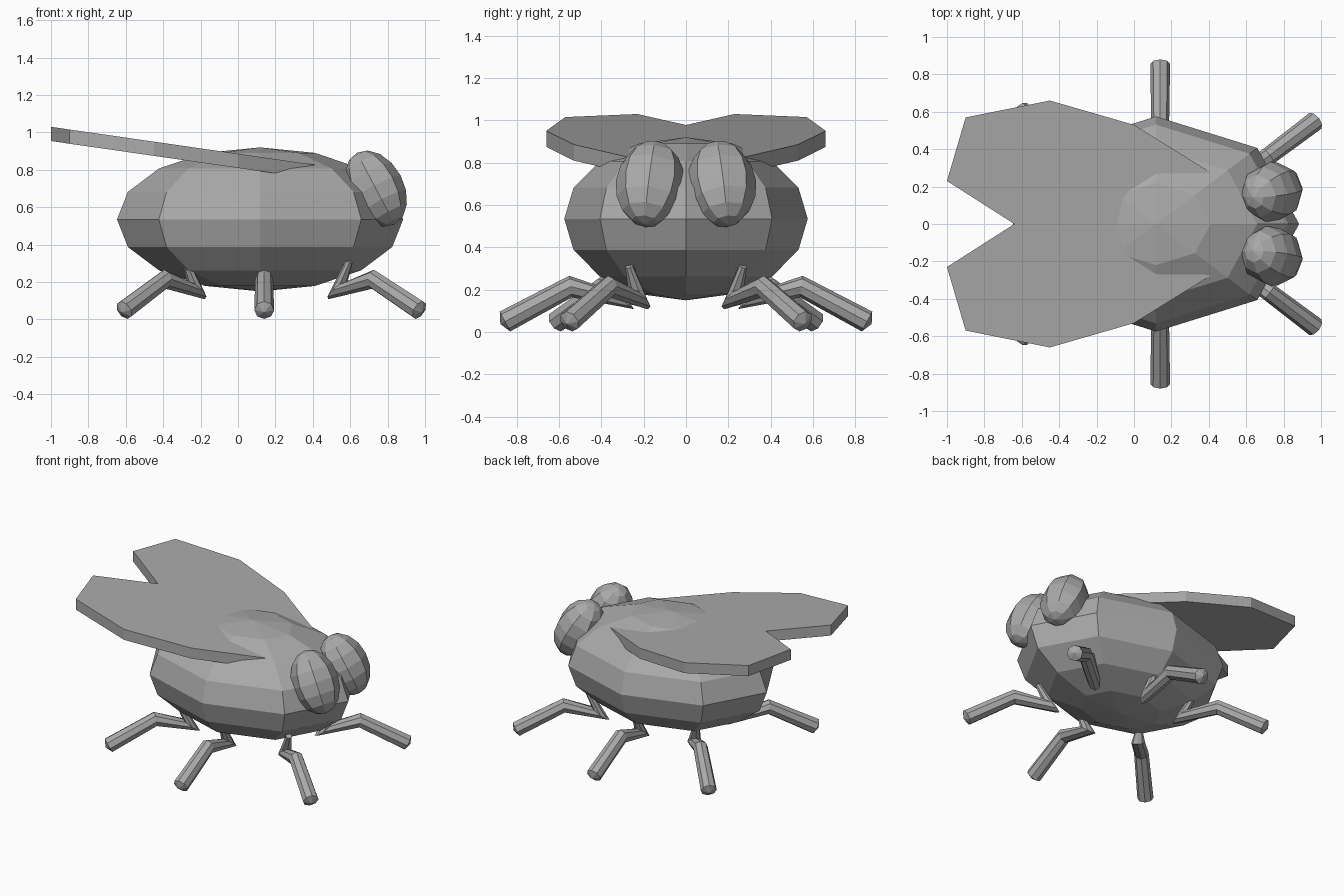
import bpy, bmesh, math
from mathutils import Vector, Matrix

if "Cube" in bpy.data.objects:
    bpy.data.objects.remove(bpy.data.objects["Cube"])

grey = bpy.data.materials.new("plain grey")
grey.diffuse_color = (0.4, 0.4, 0.4, 1)
grey.use_nodes = True
grey.node_tree.nodes["Principled BSDF"].inputs["Base Color"].default_value = grey.diffuse_color


def finish(name, bm):
    bmesh.ops.recalc_face_normals(bm, faces=bm.faces)
    mesh = bpy.data.meshes.new(name)
    bm.to_mesh(mesh)
    bm.free()
    mesh.materials.append(grey)
    obj = bpy.data.objects.new(name, mesh)
    bpy.context.collection.objects.link(obj)
    return obj


def ellipsoid(name, centre, radii, rotation=Matrix()):
    bm = bmesh.new()
    m = Matrix.Translation(centre) @ rotation @ Matrix.Diagonal((*radii, 1))
    bmesh.ops.create_uvsphere(bm, u_segments=8, v_segments=8, radius=1, matrix=m)
    return finish(name, bm)


def tube(name, points, radii, sides=8):
    """Mitred tube through points lying in one vertical plane, closed by a blunt tip."""
    pts = [Vector(p) for p in points]
    flat = pts[-1] - pts[1]
    side = Vector((-flat.y, flat.x, 0)).normalized()
    bm = bmesh.new()
    rings = []
    for i, (p, r) in enumerate(zip(pts, radii)):
        a = (p - pts[i - 1]).normalized() if i else (pts[1] - p).normalized()
        b = (pts[i + 1] - p).normalized() if i < len(pts) - 1 else a
        t = (a + b).normalized()
        up = t.cross(side) / max(0.6, t.dot(a))
        rings.append([bm.verts.new(p + r * (math.cos(k * math.tau / sides) * side
                                            + math.sin(k * math.tau / sides) * up))
                      for k in range(sides)])
    for r0, r1 in zip(rings, rings[1:]):
        for k in range(sides):
            j = (k + 1) % sides
            bm.faces.new((r0[k], r0[j], r1[j], r1[k]))
    tip = bm.verts.new(pts[-1] + (pts[-1] - pts[-2]).normalized() * 0.025)
    for k in range(sides):
        bm.faces.new((rings[-1][k], rings[-1][(k + 1) % sides], tip))
    bm.faces.new(rings[0])
    return finish(name, bm)


# Plump faceted body
ellipsoid("body", (0.118, 0, 0.535), (0.765, 0.575, 0.385))

# Wing outline, sloping up to the back; the root is buried in the body
outline = [(0.5, 0.22), (0, 0.53), (-0.45, 0.66), (-0.9, 0.57),
           (-1, 0.23), (-0.64, 0), (0.35, 0)]

# Leg paths: hip, low joint, knee, foot as (reach from low joint, height)
leg_profile = [(0.08, 0.31), (0.0, 0.155), (0.24, 0.215), (0.55, 0.05)]
leg_radii = [0.02, 0.045, 0.048, 0.053]
legs = {"front_leg": (0.53, 0.22, 37), "middle_leg": (0.14, 0.305, 90),
        "back_leg": (-0.22, 0.22, 135)}

for s, label in ((-1, "right"), (1, "left")):
    # Eyes lean back and slightly toward each other
    tilt = Matrix.Rotation(math.radians(-28), 4, 'Y') @ Matrix.Rotation(math.radians(7 * s), 4, 'X')
    ellipsoid(f"{label}_eye", (0.737, 0.169 * s, 0.7), (0.15, 0.163, 0.218), tilt)

    # Wing plates
    bm = bmesh.new()
    face = bm.faces.new([bm.verts.new((x, y * s, 0.81 - 0.144 * x)) for x, y in outline])
    ext = bmesh.ops.extrude_face_region(bm, geom=[face])
    bmesh.ops.translate(bm, vec=(0, 0, 0.076),
                        verts=[v for v in ext["geom"] if isinstance(v, bmesh.types.BMVert)])
    if face.is_valid and len(face.link_loops if hasattr(face, "link_loops") else face.loops) == 0:
        bm.faces.remove(face)
    finish(f"{label}_wing", bm)

    # Bent legs
    for name, (x, y, angle) in legs.items():
        c, n = math.cos(math.radians(angle)), math.sin(math.radians(angle))
        tube(f"{label}_{name}",
             [(x + c * d, s * (y + n * d), z) for d, z in leg_profile], leg_radii)
